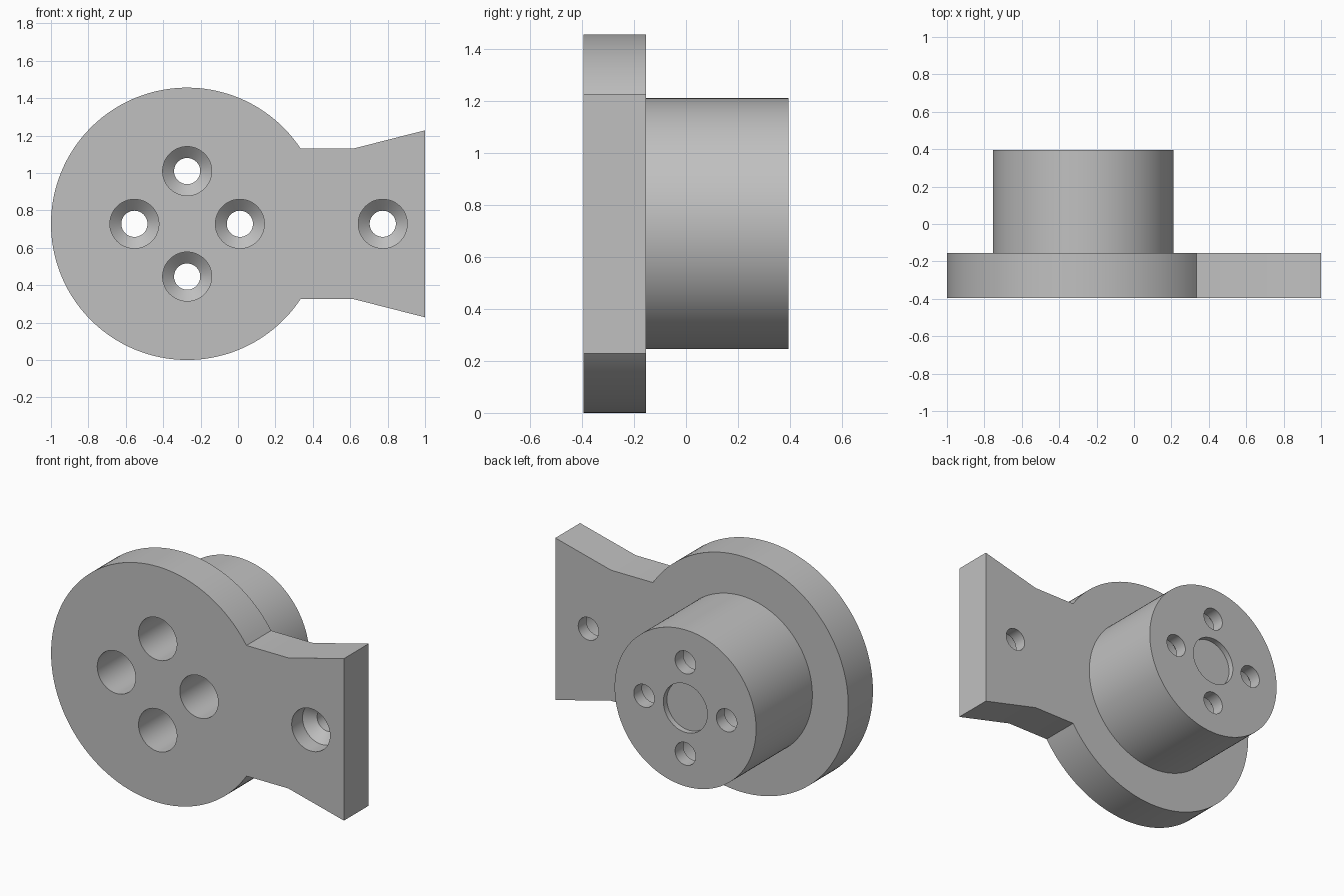
import bpy, bmesh, math

if "Cube" in bpy.data.objects:
    bpy.data.objects.remove(bpy.data.objects["Cube"])

CX, CZ = -0.272, 0.728                  # axis of the disc and boss
FRONT, PLATE_BACK, BOSS_BACK = -0.395, -0.154, 0.395
R_DISC, R_BOSS = 0.728, 0.483
R_BORE, R_HOLE = 0.131, 0.07

grey = bpy.data.materials.new("grey metal")
grey.diffuse_color = (0.53, 0.53, 0.53, 1)
grey.use_nodes = True
grey.node_tree.nodes["Principled BSDF"].inputs["Base Color"].default_value = grey.diffuse_color


def finish(name, bm):
    bmesh.ops.recalc_face_normals(bm, faces=bm.faces)
    me = bpy.data.meshes.new(name)
    bm.to_mesh(me)
    bm.free()
    me.materials.append(grey)
    ob = bpy.data.objects.new(name, me)
    bpy.context.collection.objects.link(ob)
    return ob


def turned(name, x, z, profile, seg):
    """Solid of stacked rings (y, radius) around an axis along y."""
    bm = bmesh.new()
    rings = []
    for y, r in profile:
        rings.append([bm.verts.new((x + r * math.cos(a), y, z + r * math.sin(a)))
                      for a in (2 * math.pi * i / seg for i in range(seg))])
    for a, b in zip(rings, rings[1:]):
        for i in range(seg):
            j = (i + 1) % seg
            bm.faces.new((a[i], a[j], b[j], b[i]))
    bm.faces.new(rings[0])
    bm.faces.new(rings[-1])
    return finish(name, bm)


def boolean(target, tool, operation):
    mod = target.modifiers.new(operation.lower(), 'BOOLEAN')
    mod.operation, mod.object, mod.solver = operation, tool, 'EXACT'
    bpy.context.view_layer.objects.active = target
    bpy.ops.object.modifier_apply(modifier=mod.name)
    bpy.data.objects.remove(tool)


# Plate: round disc outline running into a flared arm
half = 0.403
start = math.asin(half / R_DISC)
n = 120
outline = [(CX + R_DISC * math.cos(a), CZ + R_DISC * math.sin(a))
           for a in (start + (2 * math.pi - 2 * start) * i / n for i in range(n + 1))]
outline += [(0.62, CZ - half), (1.0, CZ - 0.5), (1.0, CZ + 0.5), (0.62, CZ + half)]
bm = bmesh.new()
face = bm.faces.new([bm.verts.new((x, FRONT, z)) for x, z in outline])
ext = bmesh.ops.extrude_face_region(bm, geom=[face])
bmesh.ops.translate(bm, vec=(0, PLATE_BACK - FRONT, 0),
                    verts=[v for v in ext["geom"] if isinstance(v, bmesh.types.BMVert)])
bracket = finish("flanged_bracket", bm)

# Cylindrical boss on the back
boss = turned("boss", CX, CZ, [(PLATE_BACK - 0.1, R_BOSS), (BOSS_BACK, R_BOSS)], 128)
boolean(bracket, boss, 'UNION')

# Shallow round recess in the boss end
recess = turned("recess", CX, CZ, [(BOSS_BACK - 0.035, 0.15), (BOSS_BACK + 0.1, 0.15)], 64)
boolean(bracket, recess, 'DIFFERENCE')

# Countersunk screw holes: wide bore, conical seat, narrow through hole
d = 0.282
holes = [(CX + d, CZ, BOSS_BACK), (CX - d, CZ, BOSS_BACK),
         (CX, CZ + d, BOSS_BACK), (CX, CZ - d, BOSS_BACK),
         (0.774, CZ, PLATE_BACK)]
for x, z, back in holes:
    cutter = turned("screw_hole", x, z,
                    [(FRONT - 0.1, R_BORE), (back - 0.135, R_BORE),
                     (back - 0.08, R_HOLE), (back + 0.1, R_HOLE)], 48)
    boolean(bracket, cutter, 'DIFFERENCE')

# Smooth round walls, sharp edges
bpy.ops.object.select_all(action='DESELECT')
bracket.select_set(True)
bpy.context.view_layer.objects.active = bracket
bpy.ops.object.shade_smooth_by_angle(angle=math.radians(25))
